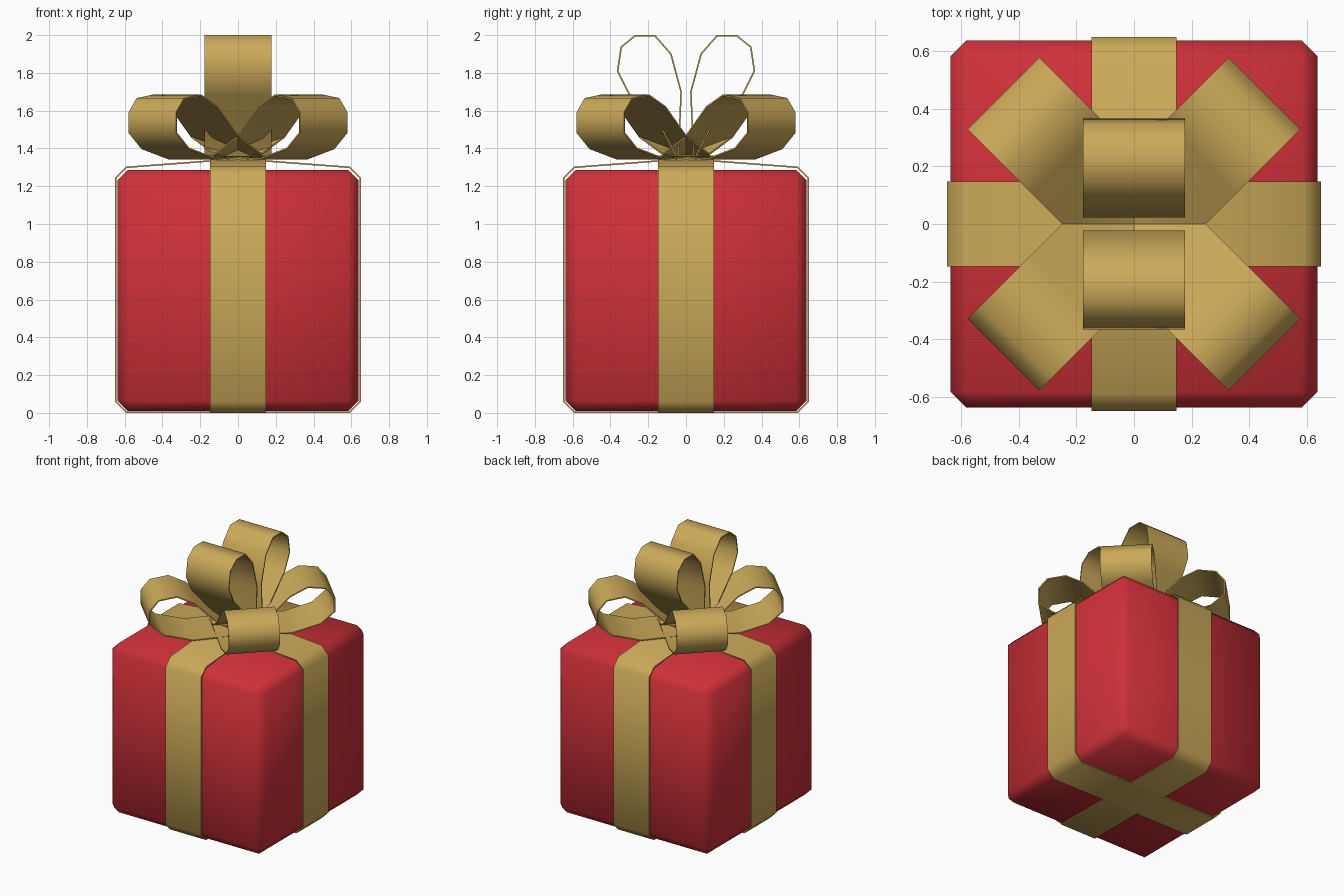
import bpy, bmesh
from math import radians
from mathutils import Vector

if "Cube" in bpy.data.objects:
    bpy.data.objects.remove(bpy.data.objects["Cube"])


def material(name, rgb):
    m = bpy.data.materials.new(name)
    m.diffuse_color = (*rgb, 1)
    m.use_nodes = True
    m.node_tree.nodes["Principled BSDF"].inputs["Base Color"].default_value = m.diffuse_color
    return m


RED = material("red_paper", (0.62, 0.03, 0.04))
GOLD = material("gold_ribbon", (0.60, 0.40, 0.10))


def smooth(obj, angle):
    bpy.ops.object.select_all(action='DESELECT')
    obj.select_set(True)
    bpy.context.view_layer.objects.active = obj
    for mod in list(obj.modifiers):
        bpy.ops.object.modifier_apply(modifier=mod.name)
    bpy.ops.object.shade_smooth_by_angle(angle=radians(angle))


def strip(name, points, side, half_width, closed=False):
    """Thin band that follows points and is spread along side."""
    bm = bmesh.new()
    off = side.normalized() * half_width
    rows = [(bm.verts.new(p - off), bm.verts.new(p + off)) for p in points]
    pairs = list(zip(rows, rows[1:]))
    if closed:
        pairs.append((rows[-1], rows[0]))
    for (a, b), (c, d) in pairs:
        bm.faces.new((a, b, d, c))
    bmesh.ops.recalc_face_normals(bm, faces=bm.faces)
    me = bpy.data.meshes.new(name)
    bm.to_mesh(me)
    bm.free()
    me.materials.append(GOLD)
    obj = bpy.data.objects.new(name, me)
    bpy.context.collection.objects.link(obj)
    sol = obj.modifiers.new("thickness", 'SOLIDIFY')
    sol.thickness = 0.008
    sol.offset = 0
    sol.use_even_offset = True
    smooth(obj, 60)
    return obj


# Chamfered box
bpy.ops.mesh.primitive_cube_add(size=1.276, location=(0, 0, 0.648))
box = bpy.context.object
box.name = "box"
box.data.materials.append(RED)
bev = box.modifiers.new("chamfer", 'BEVEL')
bev.width = 0.055
bev.segments = 1
smooth(box, 60)

# Wrapping ribbons, rising slightly to the bow
half = [(0.59, 0.004), (0.646, 0.06), (0.646, 1.245), (0.59, 1.3)]
wrap = half + [(0, 1.345)] + [(-u, z) for u, z in reversed(half)]
X, Y, Z = Vector((1, 0, 0)), Vector((0, 1, 0)), Vector((0, 0, 1))
for name, along, side in (("ribbon_across", X, Y), ("ribbon_front_back", Y, X)):
    strip(name, [along * u + Z * z for u, z in wrap], side, 0.148, True)

# Bow loop profile: distance along the loop, distance across it
LOOP = [(0, 0.04), (0.343, 0.026), (0.543, 0.08), (0.639, 0.164), (0.639, 0.27),
        (0.58, 0.343), (0.453, 0.362), (0.33, 0.30), (0.17, 0.14), (0, 0.05)]

# Four diagonal lying loops
for sx in (-1, 1):
    for sy in (-1, 1):
        d = Vector((sx, sy, 0)).normalized()
        name = "bow_loop_%s_%s" % ("back" if sy > 0 else "front", "right" if sx > 0 else "left")
        strip(name, [d * u + Z * (1.32 + v) for u, v in LOOP], d.cross(Z), 0.177)

# Two upright loops
for s, label in ((-1, "front"), (1, "back")):
    strip("bow_loop_top_" + label, [Y * s * v + Z * (1.357 + u) for u, v in LOOP], X, 0.178)
